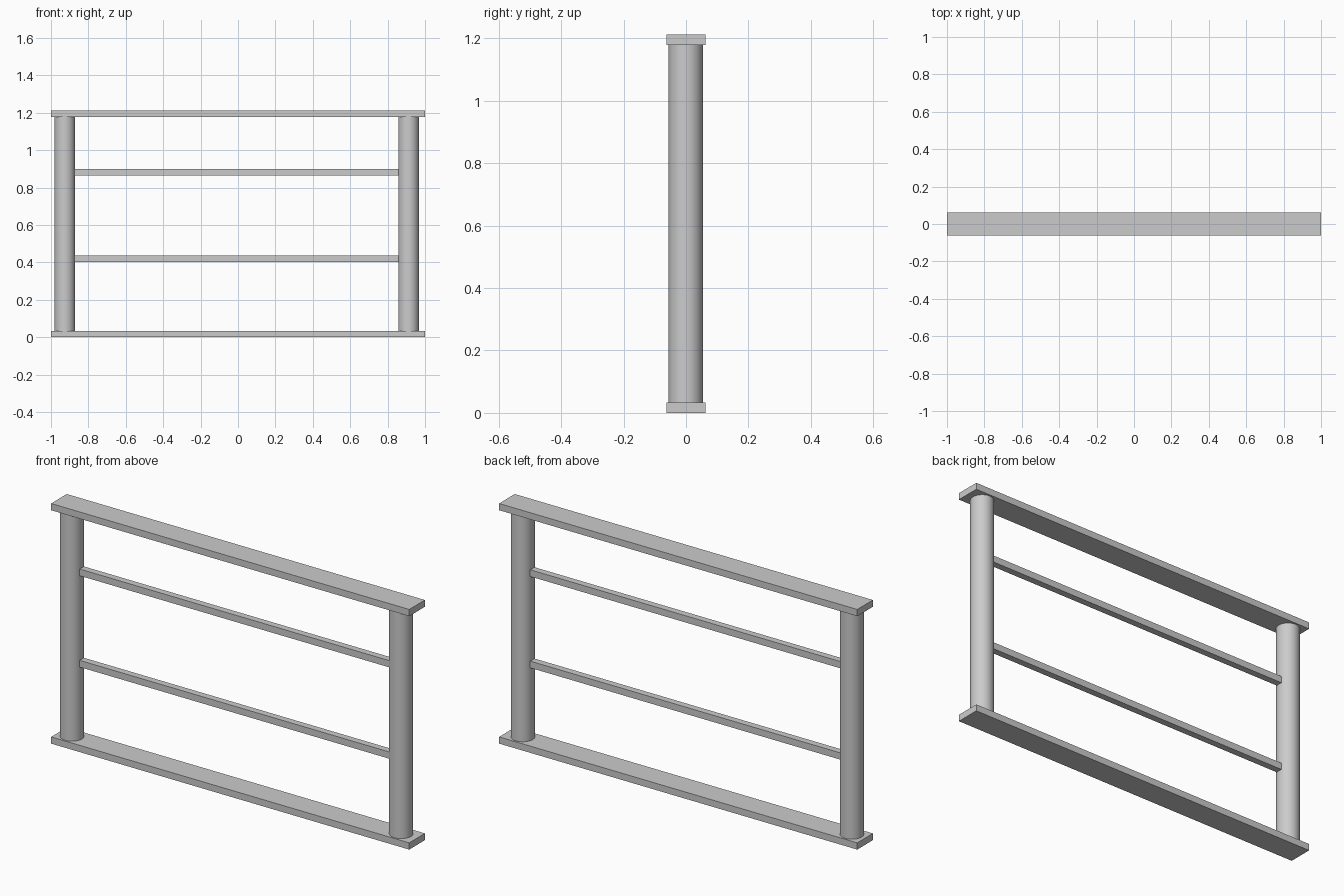
import bpy
import math

if "Cube" in bpy.data.objects:
    bpy.data.objects.remove(bpy.data.objects["Cube"])


def box(name, x0, x1, depth, z0, z1):
    bpy.ops.mesh.primitive_cube_add(size=1, location=((x0 + x1) / 2, 0, (z0 + z1) / 2))
    ob = bpy.context.object
    ob.name = name
    ob.scale = (x1 - x0, depth, z1 - z0)
    bpy.ops.object.transform_apply(location=False, rotation=False, scale=True)


def post(name, x, radius, z0, z1):
    bpy.ops.mesh.primitive_cylinder_add(vertices=48, radius=radius, depth=z1 - z0,
                                        location=(x, -0.001, (z0 + z1) / 2))
    bpy.context.object.name = name
    bpy.ops.object.shade_smooth_by_angle(angle=math.radians(30))


T = 0.034      # board thickness
H = 1.212      # overall height
R = 0.055      # post radius
LEFT, RIGHT = -0.926, 0.912

# Wide flat rails at the bottom and top
box("bottom_rail", -1, 1, 0.125, 0, T)
box("top_rail", -1, 1, 0.125, H - T, H)

# Round posts between the rails
post("left_post", LEFT, R, T, H - T)
post("right_post", RIGHT, R, T, H - T)

# Thin square crossbars between the posts
for name, z in (("lower_crossbar", 0.42), ("upper_crossbar", 0.881)):
    box(name, LEFT + R - 0.002, RIGHT - R + 0.002, T, z - T / 2, z + T / 2)
